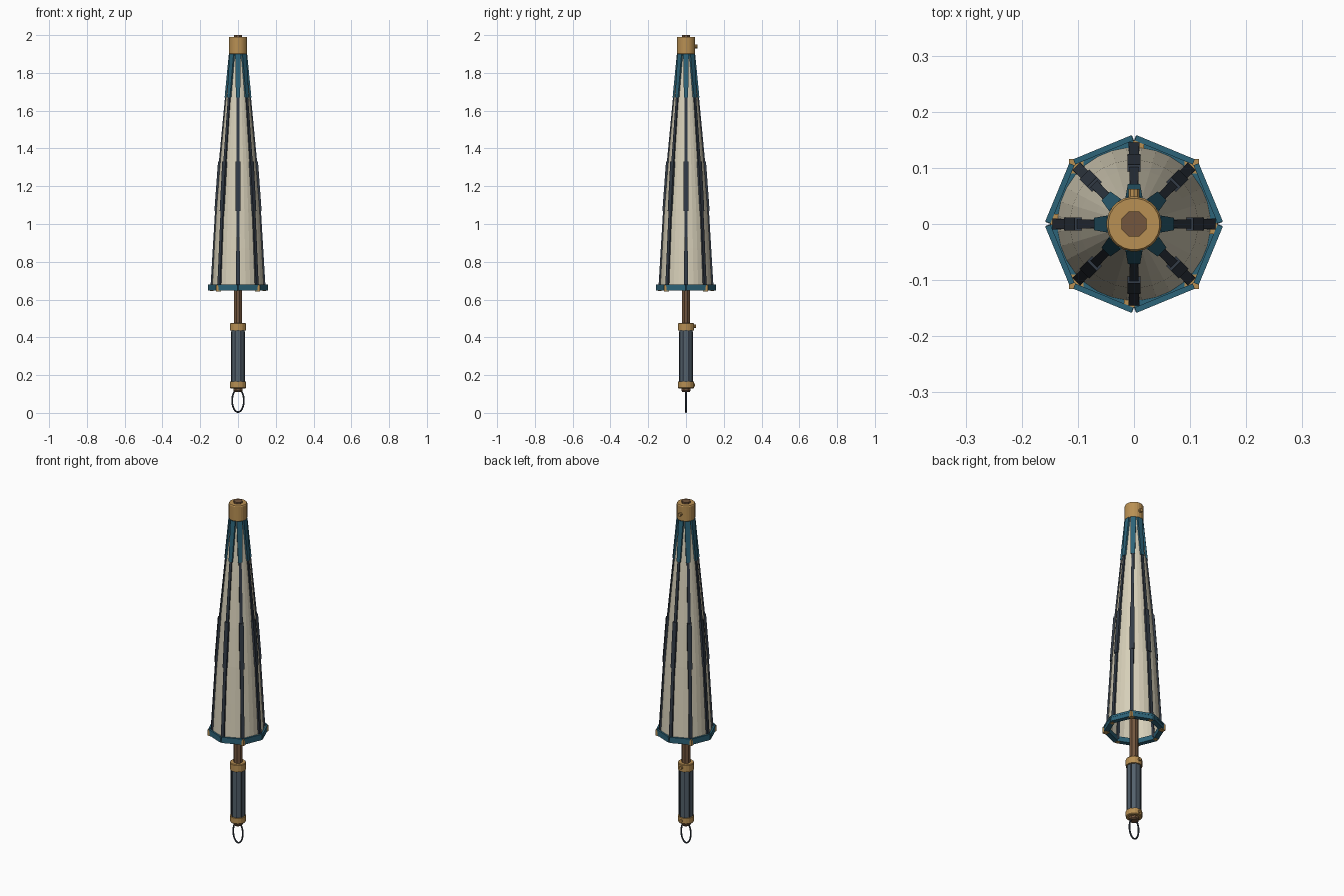
import bpy, bmesh, math
from mathutils import Matrix, Vector

if "Cube" in bpy.data.objects:
    bpy.data.objects.remove(bpy.data.objects["Cube"])


def material(name, rgb):
    m = bpy.data.materials.new(name)
    m.diffuse_color = (*[c ** 2.2 for c in rgb], 1)
    m.use_nodes = True
    m.node_tree.nodes["Principled BSDF"].inputs["Base Color"].default_value = m.diffuse_color
    return m


GOLD = material("brass", (0.72, 0.56, 0.33))
BROWN = material("brown wood", (0.45, 0.34, 0.25))
TEAL = material("teal cloth", (0.19, 0.39, 0.47))
CREAM = material("cream cloth", (0.84, 0.81, 0.72))
SLATE = material("dark slate", (0.21, 0.24, 0.28))
GRIP = material("grey grip", (0.33, 0.38, 0.42))


def make(name, bm, mat):
    bmesh.ops.recalc_face_normals(bm, faces=bm.faces)
    me = bpy.data.meshes.new(name)
    bm.to_mesh(me)
    bm.free()
    me.materials.append(mat)
    ob = bpy.data.objects.new(name, me)
    bpy.context.collection.objects.link(ob)
    return ob


def lathe(name, profile, sides, mat, caps=True):
    """Stack of rings from (radius, z) pairs, with flats facing the axes."""
    bm = bmesh.new()
    rings = []
    for r, z in profile:
        ang = [2 * math.pi * (i + 0.5) / sides for i in range(sides)]
        rings.append([bm.verts.new((r * math.cos(a), r * math.sin(a), z)) for a in ang])
    for lo, hi in zip(rings, rings[1:]):
        for i in range(sides):
            j = (i + 1) % sides
            bm.faces.new((lo[i], lo[j], hi[j], hi[i]))
    if caps:
        bm.faces.new(rings[0])
        bm.faces.new(rings[-1])
    return make(name, bm, mat)


def box(name, size, loc, mat, angle=0.0, spin=0.0):
    """Box at loc, spun about its own z, then turned about the shaft."""
    bm = bmesh.new()
    mtx = (Matrix.Rotation(angle, 4, 'Z') @ Matrix.Translation(loc)
           @ Matrix.Rotation(spin, 4, 'Z') @ Matrix.Diagonal((*size, 1)))
    bmesh.ops.create_cube(bm, size=1, matrix=mtx)
    return make(name, bm, mat)


def strip(name, path, depth, mat, angle):
    """Bar along (outer radius, z, width) points, turned about the shaft."""
    bm = bmesh.new()
    rot = Matrix.Rotation(angle, 4, 'Z')
    rings = []
    for r, z, w in path:
        corners = ((r - depth, -w / 2), (r, -w / 2), (r, w / 2), (r - depth, w / 2))
        rings.append([bm.verts.new(rot @ Vector((x, y, z))) for x, y in corners])
    for a, b in zip(rings, rings[1:]):
        for i in range(4):
            j = (i + 1) % 4
            bm.faces.new((a[i], a[j], b[j], b[i]))
    bm.faces.new(rings[0])
    bm.faces.new(rings[-1])
    return make(name, bm, mat)


def stud(name, z, y0, y1, r, mat):
    """Small round button on the back."""
    bm = bmesh.new()
    mtx = Matrix.Translation((0, (y0 + y1) / 2, z)) @ Matrix.Rotation(math.pi / 2, 4, 'X')
    bmesh.ops.create_cone(bm, cap_ends=True, segments=10, radius1=r, radius2=r,
                          depth=y1 - y0, matrix=mtx)
    return make(name, bm, mat)


# Shaft and top collar
lathe("shaft", [(0.024, 0.11), (0.024, 2.0)], 8, BROWN)
lathe("top_collar", [(0.046, 1.9), (0.049, 1.905), (0.049, 1.985), (0.046, 1.99)], 24, GOLD)
stud("top_collar_stud", 1.94, 0.045, 0.062, 0.010, GOLD)

# Folded canopy, open underneath
canopy = lathe("canopy", [(0.137, 0.66), (0.126, 0.87), (0.114, 1.08), (0.097, 1.3),
                          (0.070, 1.6), (0.040, 1.91)], 32, CREAM, caps=False)
shell = canopy.modifiers.new("thickness", 'SOLIDIFY')
shell.thickness = 0.005
shell.offset = -1

# Ribs with a joint sleeve, a cloth sleeve at the top and a hem bar between each pair
for k in range(8):
    a = k * math.pi / 4
    strip("rib", [(0.146, 0.66, 0.019), (0.121, 1.08, 0.018), (0.104, 1.3, 0.017),
                  (0.047, 1.9, 0.013)], 0.018, SLATE, a)
    strip("rib_joint_sleeve", [(0.125, 1.07, 0.024), (0.106, 1.33, 0.024)],
          0.020, SLATE, a)
    strip("rib_top_sleeve", [(0.071, 1.67, 0.022), (0.0485, 1.9, 0.030)],
          0.014, TEAL, a)
    mid = a + math.pi / 8
    box("hem_bar", (0.026, 0.114, 0.028), (0.134, 0, 0.661), TEAL, mid)
    box("hem_bar_lip", (0.010, 0.112, 0.012), (0.143, 0, 0.675), TEAL, mid)
    if k % 2:
        box("hem_corner", (0.026, 0.026, 0.034), (0.146, 0, 0.66), GOLD, a, -a)
    else:
        box("hem_corner", (0.018, 0.020, 0.034), (0.140, -0.008, 0.662), GOLD, a)

# Handle: grip, edge strips, end collars and end plug
lathe("grip", [(0.037, 0.15), (0.037, 0.44)], 8, GRIP)
for k in range(8):
    box("grip_edge_strip", (0.006, 0.007, 0.27), (0.0355, 0, 0.297), SLATE,
        (k + 0.5) * math.pi / 4)
lathe("grip_top_collar", [(0.043, 0.435), (0.043, 0.473), (0.040, 0.477)], 16, GOLD)
lathe("grip_bottom_collar", [(0.040, 0.130), (0.043, 0.134), (0.043, 0.165)], 16, GOLD)
lathe("end_plug", [(0.022, 0.112), (0.027, 0.118), (0.027, 0.132)], 8, BROWN)
stud("grip_stud", 0.458, 0.038, 0.052, 0.009, GOLD)
stud("grip_lower_stud", 0.148, 0.038, 0.048, 0.008, GOLD)

# Oval hanging ring
bpy.ops.mesh.primitive_torus_add(major_radius=0.031, minor_radius=0.0045,
                                 major_segments=32, minor_segments=8,
                                 location=(0, 0, 0.065), rotation=(math.pi / 2, 0, 0))
ring = bpy.context.object
ring.name = "hanging_ring"
for v in ring.data.vertices:
    radius = math.hypot(v.co.x, v.co.y)
    v.co.y += v.co.y / radius * 0.0295
ring.data.materials.append(SLATE)
bpy.ops.object.shade_smooth_by_angle()
